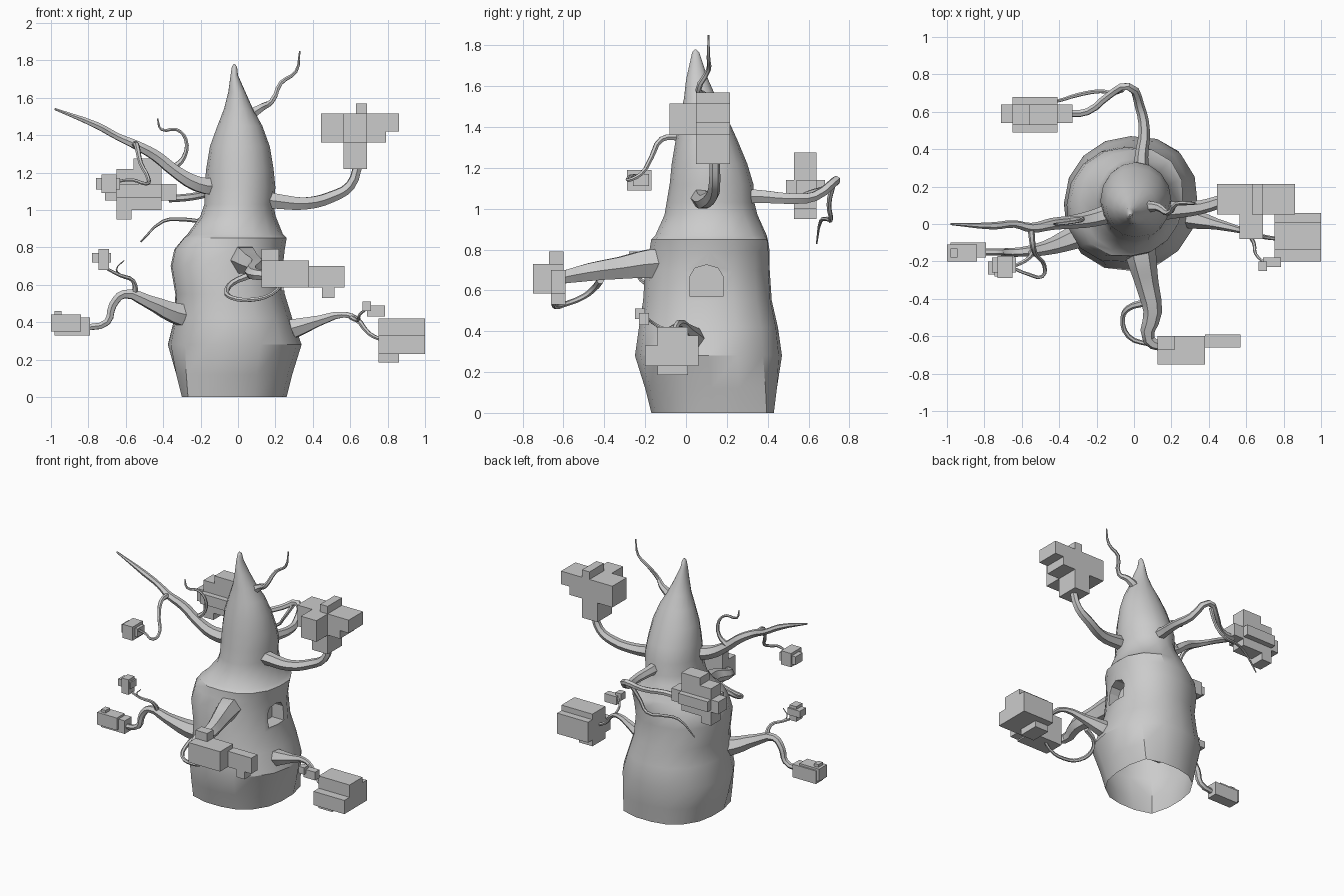
import bpy, bmesh
from math import sin, cos, pi, radians


def finish(obj, angle):
    bpy.ops.object.select_all(action='DESELECT')
    obj.select_set(True)
    bpy.context.view_layer.objects.active = obj
    if obj.type == 'CURVE':
        bpy.ops.object.convert(target='MESH')
    bpy.ops.object.shade_smooth_by_angle(angle=radians(angle))


def mesh_object(name, bm):
    bmesh.ops.recalc_face_normals(bm, faces=bm.faces)
    me = bpy.data.meshes.new(name)
    bm.to_mesh(me)
    bm.free()
    obj = bpy.data.objects.new(name, me)
    bpy.context.collection.objects.link(obj)
    return obj


def branch(name, pts):
    """Tapered tube through (x, y, z, radius) points."""
    cu = bpy.data.curves.new(name, 'CURVE')
    cu.dimensions = '3D'
    cu.bevel_depth = 1.0
    cu.bevel_resolution = 1
    cu.resolution_u = 3
    cu.use_fill_caps = True
    sp = cu.splines.new('BEZIER')
    sp.bezier_points.add(len(pts) - 1)
    for bp, p in zip(sp.bezier_points, pts):
        bp.co = p[:3]
        bp.radius = p[3]
        bp.handle_left_type = bp.handle_right_type = 'AUTO'
    obj = bpy.data.objects.new(name, cu)
    bpy.context.collection.objects.link(obj)
    finish(obj, 35)


def leaves(name, boxes):
    """Blocky foliage from (x0, x1, y0, y1, z0, z1) boxes."""
    bm = bmesh.new()
    for x0, x1, y0, y1, z0, z1 in boxes:
        vs = bmesh.ops.create_cube(bm, size=1)['verts']
        bmesh.ops.scale(bm, vec=(x1 - x0, y1 - y0, z1 - z0), verts=vs)
        bmesh.ops.translate(bm, vec=((x0 + x1) / 2, (y0 + y1) / 2, (z0 + z1) / 2), verts=vs)
    mesh_object(name, bm)


# Trunk rings: z, x min, x max, y min, y max, diagonal bulge (front left and back right)
rings = [
    (0, -.30, .26, -.17, .43, .25), (.12, -.33, .29, -.20, .445, .17),
    (.28, -.375, .34, -.25, .47, .05), (.42, -.34, .29, -.23, .45, .07),
    (.55, -.335, .25, -.21, .42, .08), (.70, -.36, .24, -.20, .41, .08),
    (.79, -.34, .25, -.18, .41, .08), (.85, -.29, .26, -.17, .40, .10),
    (.87, -.27, .24, -.15, .395, .05), (.97, -.20, .20, -.105, .35, 0),
    (1.03, -.18, .19, -.095, .335, 0), (1.12, -.18, .20, -.08, .33, 0),
    (1.22, -.17, .19, -.07, .30, 0), (1.34, -.15, .17, -.05, .25, 0),
    (1.45, -.11, .13, -.03, .20, 0), (1.54, -.075, .08, -.01, .15, 0),
    (1.63, -.052, .04, .0, .11, 0), (1.72, -.04, .0, .02, .08, 0),
    (1.765, -.033, -.005, .03, .065, 0), (1.78, -.024, -.016, .043, .051, 0)]
N = 16
bm = bmesh.new()
prev = None
for z, x0, x1, y0, y1, bulge in rings:
    ring = []
    for i in range(N):
        a = 2 * pi * i / N
        k = 1 + bulge * max(0, sin(2 * a))
        u, v = (max(-1, min(1, k * t)) for t in (cos(a), sin(a)))
        ring.append(bm.verts.new(((x0 + x1 + u * (x1 - x0)) / 2, (y0 + y1 + v * (y1 - y0)) / 2, z)))
    if prev:
        for i in range(N):
            j = (i + 1) % N
            bm.faces.new((prev[i], prev[j], ring[j], ring[i]))
    else:
        bm.faces.new(ring[::-1])
    prev = ring
bm.faces.new(prev)
trunk = mesh_object("trunk", bm)

# Arched window niche cut in the right side
bm = bmesh.new()
outline = [(.02, .57), (.18, .57)] + [(.10 + .08 * cos(pi * i / 4), .67 + .055 * sin(pi * i / 4)) for i in range(5)]
f = bm.faces.new([bm.verts.new((.15, y, z)) for y, z in outline])
ext = bmesh.ops.extrude_face_region(bm, geom=[f])['geom']
bmesh.ops.translate(bm, vec=(.3, 0, 0), verts=[v for v in ext if isinstance(v, bmesh.types.BMVert)])
cutter = mesh_object("window_cutter", bm)
cutter.hide_render = True
mod = trunk.modifiers.new("window", 'BOOLEAN')
mod.operation = 'DIFFERENCE'
mod.solver = 'EXACT'
mod.object = cutter
bpy.context.view_layer.objects.active = trunk
bpy.ops.object.modifier_apply(modifier="window")
bpy.data.objects.remove(cutter)

# Open underside
bm = bmesh.new()
bm.from_mesh(trunk.data)
under = [f for f in bm.faces if f.calc_center_median().z < .001]
bmesh.ops.delete(bm, geom=under, context='FACES')
bm.to_mesh(trunk.data)
bm.free()
finish(trunk, 30)

# Crown twig
branch("crown_twig", [(.05, .09, 1.50, .035), (.13, .09, 1.55, .022), (.18, .06, 1.58, .015),
                      (.23, .11, 1.68, .012), (.31, .11, 1.74, .009), (.33, .11, 1.85, .004)])

# Upper right branch
branch("upper_right_branch", [(.10, .07, 1.06, .055), (.22, .075, 1.045, .045), (.36, .09, 1.035, .037),
                              (.50, .13, 1.07, .033), (.60, .14, 1.13, .028), (.645, .14, 1.25, .025)])
leaves("upper_right_leaves", [(.445, .79, .05, .215, 1.36, 1.515), (.79, .86, .05, .215, 1.42, 1.515),
                              (.565, .69, .05, .215, 1.22, 1.36), (.565, .69, -.08, .05, 1.36, 1.515),
                              (.63, .69, .05, .215, 1.515, 1.57)])

# Upper left bare branch with hanging and rising twigs
branch("upper_left_branch", [(-.09, .07, 1.12, .055), (-.22, .03, 1.14, .045), (-.34, .01, 1.21, .035),
                             (-.44, .0, 1.29, .032), (-.55, -.02, 1.35, .026), (-.64, .0, 1.39, .02),
                             (-.75, -.01, 1.45, .02), (-.98, -.0, 1.54, .006)])
branch("upper_left_hanging_twig", [(-.55, -.03, 1.35, .018), (-.54, -.12, 1.34, .015), (-.52, -.17, 1.25, .012),
                                   (-.48, -.22, 1.17, .011), (-.49, -.28, 1.14, .01),
                                   (-.56, -.27, 1.16, .009), (-.66, -.23, 1.15, .008)])
leaves("upper_left_leaves", [(-.76, -.63, -.26, -.18, 1.11, 1.17), (-.73, -.65, -.29, -.17, 1.09, 1.19)])
branch("upper_left_rising_twig", [(-.35, .02, 1.22, .02), (-.29, .03, 1.28, .013), (-.28, .02, 1.38, .01),
                                  (-.33, .01, 1.43, .009), (-.41, .0, 1.43, .008), (-.43, .0, 1.49, .004)])

# Back branch sweeping round to the left
branch("back_branch", [(.04, .22, 1.06, .05), (.04, .36, 1.06, .036), (.055, .5, 1.05, .03), (.03, .63, 1.06, .026),
                       (-.03, .735, 1.14, .022), (-.13, .69, 1.10, .02), (-.25, .60, 1.07, .02), (-.37, .59, 1.06, .02)])
branch("back_twig", [(-.06, .72, 1.12, .015), (-.12, .70, 1.02, .012), (-.18, .71, .95, .011),
                     (-.30, .69, .95, .011), (-.40, .66, .94, .009), (-.52, .64, .83, .004)])
leaves("back_leaves", [(-.65, -.41, .49, .68, 1.065, 1.14), (-.71, -.33, .54, .64, 1.05, 1.14),
                       (-.65, -.41, .53, .64, 1.0, 1.22), (-.65, -.57, .53, .64, .95, 1.0),
                       (-.56, -.41, .53, .64, 1.22, 1.275)])

# Lower left branch
branch("lower_left_branch", [(-.20, -.02, .42, .08), (-.34, -.08, .45, .06), (-.48, -.13, .51, .038),
                             (-.61, -.15, .55, .025), (-.67, -.15, .49, .023), (-.70, -.15, .40, .02),
                             (-.82, -.15, .37, .018)])
leaves("lower_left_leaves", [(-1.0, -.84, -.20, -.11, .35, .44), (-.98, -.79, -.18, -.10, .33, .425),
                             (-.98, -.945, -.18, -.13, .43, .46)])
branch("lower_left_twig", [(-.55, -.14, .54, .018), (-.56, -.18, .62, .012), (-.63, -.22, .65, .01),
                           (-.71, -.24, .69, .007)])
branch("lower_left_twiglet", [(-.62, -.22, .65, .004), (-.65, -.24, .68, .004), (-.61, -.25, .73, .003)])
leaves("lower_left_small_leaves", [(-.78, -.68, -.27, -.20, .72, .77), (-.745, -.69, -.28, -.21, .68, .79)])

# Lower right branch
branch("lower_right_branch", [(.19, .06, .34, .07), (.31, .03, .37, .055), (.44, .0, .41, .03), (.56, -.03, .44, .018),
                              (.63, -.05, .42, .015), (.70, -.07, .34, .012), (.78, -.08, .30, .01)])
leaves("lower_right_leaves", [(.75, 1.0, -.14, .01, .23, .42), (.75, 1.0, -.20, .06, .23, .33),
                              (.75, 1.0, -.14, .06, .33, .38), (.75, .86, -.14, .01, .185, .23)])
branch("lower_right_twig", [(.60, -.04, .43, .014), (.64, -.10, .41, .01), (.65, -.16, .44, .008), (.70, -.21, .48, .007)])
leaves("lower_right_small_leaves", [(.69, .785, -.23, -.18, .43, .49), (.665, .71, -.25, -.20, .46, .51)])

# Front branch
branch("front_branch", [(.02, -.05, .73, .09), (.04, -.18, .73, .08), (.07, -.32, .71, .062), (.10, -.47, .69, .05),
                        (.08, -.62, .66, .033), (.17, -.66, .65, .025)])
branch("front_twig", [(.06, -.42, .65, .02), (-.03, -.45, .61, .016), (-.06, -.50, .57, .014),
                      (-.03, -.60, .53, .013), (.07, -.64, .52, .012), (.18, -.65, .55, .01), (.25, -.64, .62, .01)])
leaves("front_leaves", [(.125, .38, -.75, -.60, .585, .73), (.125, .22, -.67, -.60, .73, .79),
                        (.38, .57, -.66, -.59, .585, .70), (.45, .515, -.66, -.59, .53, .585)])
